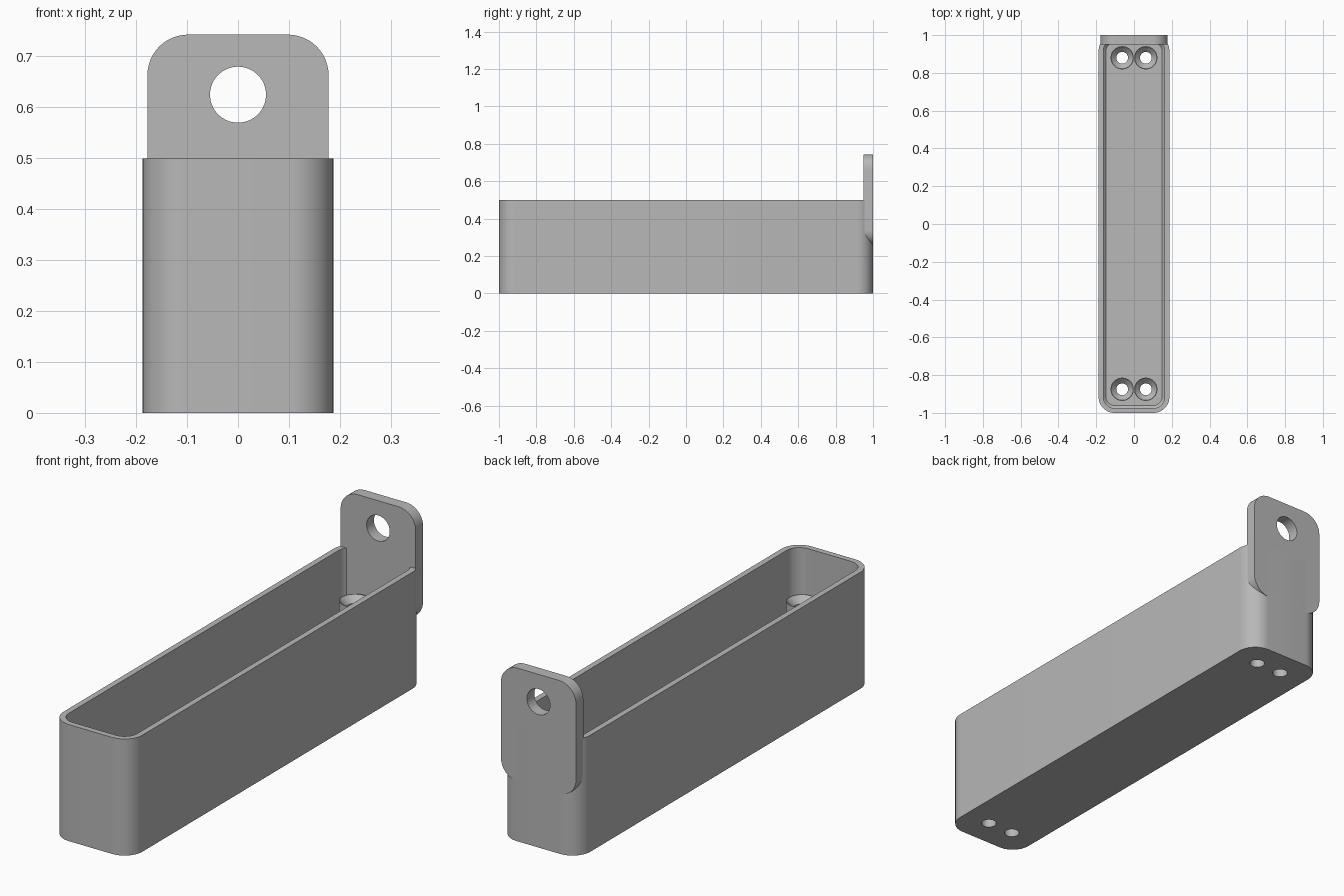
import bpy, bmesh
from math import cos, sin, pi, radians
from mathutils import Matrix

if "Cube" in bpy.data.objects:
    bpy.data.objects.remove(bpy.data.objects["Cube"])

grey = bpy.data.materials.new("plain grey")
grey.use_nodes = True
grey.diffuse_color = (0.48, 0.48, 0.48, 1)
grey.node_tree.nodes["Principled BSDF"].inputs["Base Color"].default_value = (0.48, 0.48, 0.48, 1)

WIDTH, HEIGHT, FLOOR, CORNER = 0.1875, 0.5, 0.025, 0.085
BOSS_TOP, SCREW = 0.325, 0.031


def rounded_rect(hx, hy, r, steps=12):
    """Counter-clockwise outline of a rectangle with rounded corners."""
    points = []
    for k, (sx, sy) in enumerate([(1, 1), (-1, 1), (-1, -1), (1, -1)]):
        for i in range(steps + 1):
            a = (k + i / steps) * pi / 2
            points.append((sx * (hx - r) + r * cos(a), sy * (hy - r) + r * sin(a)))
    return points


def circle(r, n=48):
    return [(r * cos(2 * pi * i / n), r * sin(2 * pi * i / n)) for i in range(n)]


def loft(bm, rings, capped=True, closed=False):
    """Skin a list of (outline, z) rings."""
    loops = [[bm.verts.new((x, y, z)) for x, y in ring] for ring, z in rings]
    pairs = list(zip(loops, loops[1:]))
    if closed:
        pairs.append((loops[-1], loops[0]))
    n = len(loops[0])
    for low, high in pairs:
        for i in range(n):
            j = (i + 1) % n
            bm.faces.new((low[i], low[j], high[j], high[i]))
    if capped:
        bm.faces.new(loops[0][::-1])
        bm.faces.new(loops[-1])


def finish(bm, name, matrix=None):
    if matrix:
        bm.transform(matrix)
    bmesh.ops.recalc_face_normals(bm, faces=bm.faces)
    mesh = bpy.data.meshes.new(name)
    bm.to_mesh(mesh)
    bm.free()
    mesh.materials.append(grey)
    obj = bpy.data.objects.new(name, mesh)
    bpy.context.collection.objects.link(obj)
    return obj


def select(obj):
    bpy.ops.object.select_all(action='DESELECT')
    obj.select_set(True)
    bpy.context.view_layer.objects.active = obj


def drill(obj, cutter):
    cutter.hide_render = True
    mod = obj.modifiers.new("holes", 'BOOLEAN')
    mod.operation, mod.solver, mod.object = 'DIFFERENCE', 'EXACT', cutter
    select(obj)
    bpy.ops.object.modifier_apply(modifier=mod.name)
    bpy.data.objects.remove(cutter)


def smooth(obj):
    select(obj)
    bpy.ops.object.shade_smooth_by_angle(angle=radians(30))


# Open tray: outer wall, rim, inner wall, small chamfer around the floor
bm = bmesh.new()
steps = [(0, 0), (0, HEIGHT), (0.025, HEIGHT), (0.025, FLOOR + 0.014), (0.039, FLOOR)]
loft(bm, [(rounded_rect(WIDTH - d, 1 - d, CORNER - d), z) for d, z in steps])
tray = finish(bm, "tray")

# Screw holes through the floor
spots = [(x, y) for x in (-0.0625, 0.0625) for y in (-0.875, 0.88)]
bm = bmesh.new()
for x, y in spots:
    loft(bm, [([(x + u, y + v) for u, v in circle(SCREW)], z) for z in (-0.05, 0.1)])
drill(tray, finish(bm, "floor_cutter"))
smooth(tray)

# Countersunk screw posts standing on the floor
for n, (x, y) in enumerate(spots):
    bm = bmesh.new()
    profile = [(0.0615, FLOOR), (0.0615, BOSS_TOP), (0.058, BOSS_TOP),
               (SCREW, BOSS_TOP - 0.027), (SCREW, FLOOR)]
    loft(bm, [(circle(r), z) for r, z in profile], capped=False, closed=True)
    smooth(finish(bm, f"screw_post_{n + 1}", Matrix.Translation((x, y, 0))))

# Upright hanging tab at the back, with its round hole
upright = Matrix.Translation((0, 1, HEIGHT)) @ Matrix.Rotation(pi / 2, 4, 'X')
bm = bmesh.new()
loft(bm, [(rounded_rect(0.178, 0.243, 0.08), z) for z in (0, 0.05)])
tab = finish(bm, "hanging_tab", upright)
bm = bmesh.new()
loft(bm, [([(u, v + 0.125) for u, v in circle(0.055, 64)], z) for z in (-0.05, 0.1)])
drill(tab, finish(bm, "tab_cutter", upright))
smooth(tab)
